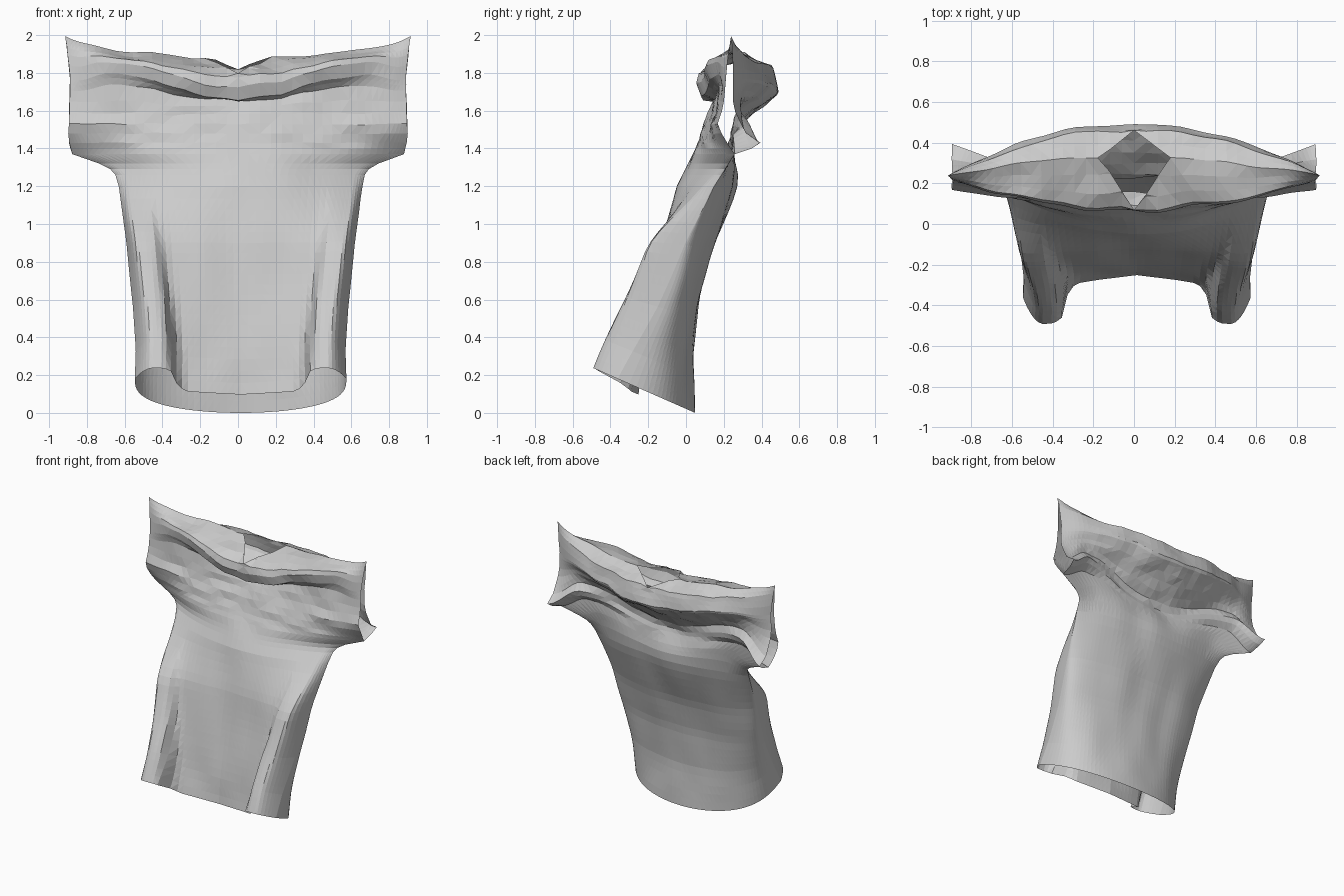
import bpy, bmesh, math
from mathutils import Vector, noise

cube = bpy.data.objects.get("Cube")
if cube:
    bpy.data.objects.remove(cube)


def look(table, t):
    """Piecewise linear value of a (key, value) table."""
    if t <= table[0][0]:
        return table[0][1]
    for (k0, v0), (k1, v1) in zip(table, table[1:]):
        if t <= k1:
            return v0 + (v1 - v0) * (t - k0) / (k1 - k0)
    return table[-1][1]


def ramp(t, lo, hi):
    s = min(max((t - lo) / (hi - lo), 0), 1)
    return s * s * (3 - 2 * s)


# Profiles up the shirt: half width, then depth along centre, folds and sides
WIDTH = [(0, .56), (.2, .555), (.5, .57), (.9, .605), (1.2, .645), (1.28, .665),
         (1.32, .74), (1.37, .88), (1.45, .9), (1.7, .89), (1.87, .915)]
FRONT = [(0, -.25), (.5, -.18), (.9, -.12), (1.2, -.05), (1.4, .05), (1.6, .135),
         (1.66, .155), (1.7, .09), (1.75, .065), (1.79, .08), (1.82, .15),
         (1.87, .33)]
FOLD = [(0, -.49), (.5, -.32), (.9, -.19), (1.2, -.06), (1.4, .05)]
BACK = [(0, .05), (.3, .04), (.6, .07), (.85, .135), (1.1, .235), (1.18, .265),
        (1.25, .275), (1.35, .255), (1.46, .215), (1.53, .3), (1.69, .5),
        (1.82, .46), (1.87, .33)]
SIDE = [(0, -.36), (.5, -.15), (.9, 0), (1.2, .15), (1.37, .26)]
MOUTH_FRONT = SIDE + [(1.43, .22), (1.52, .165), (1.6, .2), (1.75, .22), (1.87, .24)]
MOUTH_BACK = SIDE + [(1.42, .41), (1.48, .32), (1.6, .25), (1.75, .25), (1.87, .24)]
LOBE = [(0, 0), (.35, .1), (.53, .17), (.6, .32), (.66, .88), (.73, .99), (.82, 1)]
DROOP = [(1.65, 0), (1.7, .045), (1.78, .015), (1.87, 0)]
NECK = .17


def front_y(a, t):
    centre, tip = look(FRONT, t), look(FOLD, t)
    side = look(MOUTH_FRONT, t)
    # Side folds move outward as they rise
    shift = .1 * min(t, 1)
    peak = .82 + shift
    if a < peak:
        low = centre + (tip - centre) * look(LOBE, max(a - shift, 0))
    else:
        low = tip + (side - tip) * ((a - peak) / (1 - peak)) ** 2
    high = centre + (side - centre) * a * a
    m = ramp(t, .8, 1.35)
    return low + (high - low) * m


def back_y(a, t):
    side = look(MOUTH_BACK, t)
    power = .35 + .65 * ramp(t, .6, 1.5)
    return side + (look(BACK, t) - side) * max(1 - a * a, 0) ** power


def cloth_point(u, t, is_front):
    a = min(abs(math.sin(u * math.pi / 2)), 1)
    x = math.copysign(a * look(WIDTH, t), u)
    y = front_y(a, t) if is_front else back_y(a, t)
    # Tilted hem below, shoulders lifted above
    z = t + .44 * (.05 - y) * (1 - ramp(t, 0, 1.3))
    z += (.07 * a + .055 * a ** 8) * ramp(t, 1.5, 1.87)
    if is_front:
        # Sagging hem and cowl fold
        z -= .035 * (1 - ramp(t, 0, .4)) * (1 - ramp(a, .5, .7))
        z -= look(DROOP, t) * (1 - a)
        cowl = ramp(t, 1.58, 1.7) * (1 - ramp(t, 1.74, 1.87))
        z += .07 * cowl * ramp(a, .1, .65) * (1 - ramp(a, .75, 1))
    else:
        # Hollow below the back panel hangs in a U shape
        hollow = ramp(t, 1.15, 1.46) * (1 - ramp(t, 1.46, 1.82))
        z += .13 * hollow * ramp(a, .1, .7) * (1 - ramp(a, .75, 1))
    # Neck opening
    k = 1 - abs(x) / NECK
    if k > 0 and t > 1.77:
        if is_front:
            y, z = min(y, .33 - .26 * k), min(z, 1.88 - .08 * k)
        else:
            y, z = max(y, .33 + .14 * k), min(z, 1.88 - .06 * k)
    x += .014 * (1 - ramp(t, 1.2, 1.4))
    # Small wrinkles, fading out at the hem and edges, stronger near the neck
    p = Vector((x, y, z))
    top = ramp(t, 1.3, 1.65)
    grain = Vector((x * 5, y * 5, z * (2 + 3 * top)))
    edge = ramp(t, 0, .2) * (1 - a ** 4)
    p.y += edge * (.012 + .012 * top) * noise.noise(grain)
    p.z += edge * .02 * top * noise.noise(p * 7 + Vector((9, 0, 0)))
    return p


# Front and back cloth sheets, welded along sides and shoulders
COLS = 48
levels = [i * 1.26 / 20 for i in range(20)]
levels += [1.26, 1.29, 1.32, 1.37, 1.4, 1.43, 1.48, 1.53, 1.58, 1.62, 1.66,
           1.68, 1.7, 1.75, 1.79, 1.82, 1.845, 1.87]
bm = bmesh.new()
for is_front in (True, False):
    rows = [[bm.verts.new(cloth_point(2 * i / COLS - 1, t, is_front))
             for i in range(COLS + 1)] for t in levels]
    for low, high in zip(rows, rows[1:]):
        for i in range(COLS):
            quad = [low[i], low[i + 1], high[i + 1], high[i]]
            bm.faces.new(quad if is_front else quad[::-1])
bmesh.ops.remove_doubles(bm, verts=bm.verts, dist=.003)
bmesh.ops.triangulate(bm, faces=bm.faces, quad_method='SHORT_EDGE')

# Rest on the ground, centred
for axis in range(3):
    values = [v.co[axis] for v in bm.verts]
    lo, hi = min(values), max(values)
    shift = lo if axis == 2 else (lo + hi) / 2
    for v in bm.verts:
        v.co[axis] -= shift

mesh = bpy.data.meshes.new("shirt")
bm.to_mesh(mesh)
bm.free()
shirt = bpy.data.objects.new("shirt", mesh)
bpy.context.collection.objects.link(shirt)

grey = bpy.data.materials.new("light grey cloth")
grey.use_nodes = True
colour = (.6, .6, .6, 1)
grey.diffuse_color = colour
grey.node_tree.nodes["Principled BSDF"].inputs["Base Color"].default_value = colour
mesh.materials.append(grey)
